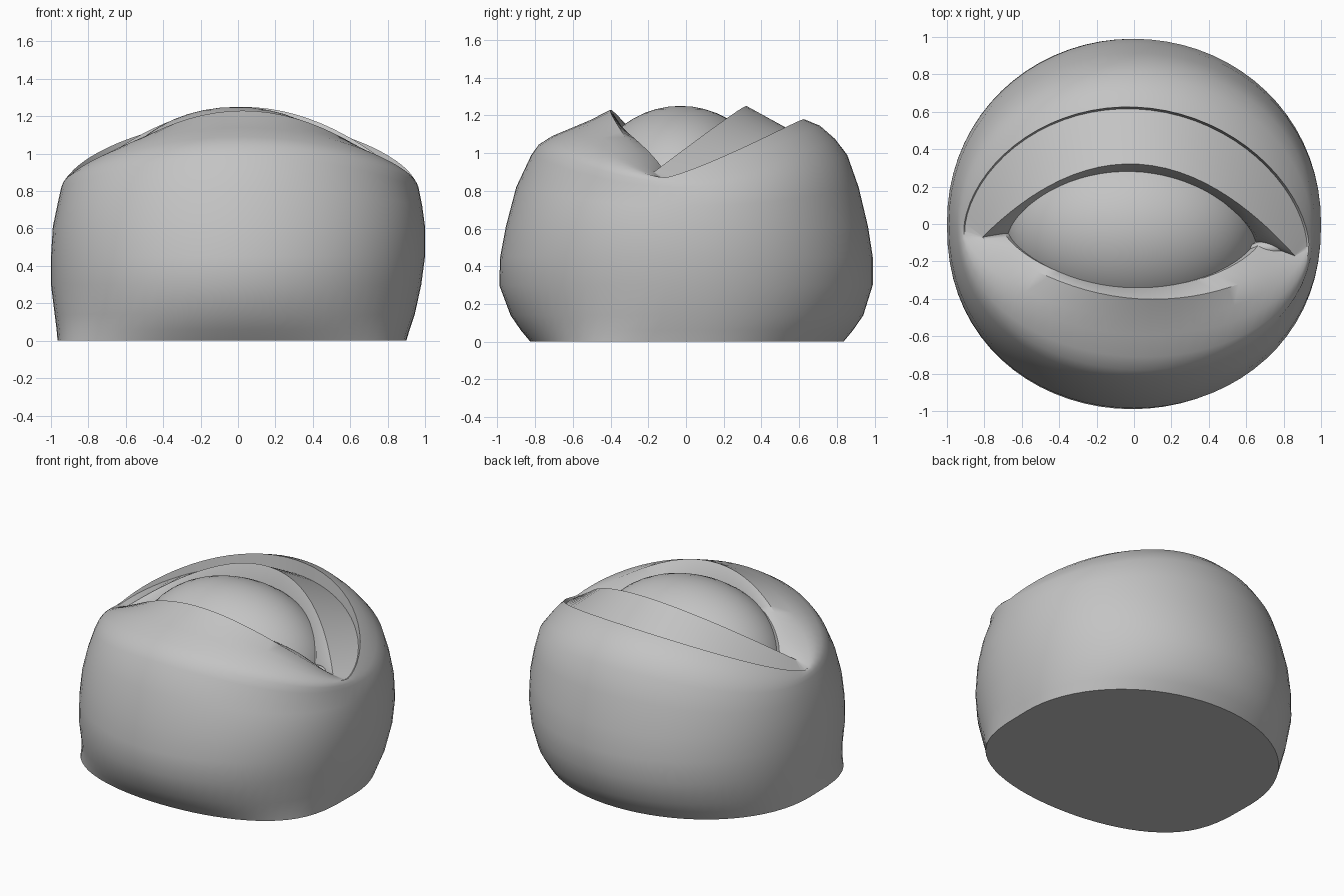
import bpy, bmesh, math

if "Cube" in bpy.data.objects:
    bpy.data.objects.remove(bpy.data.objects["Cube"])

N = 72  # columns around the form

clay = bpy.data.materials.new("clay_grey")
clay.diffuse_color = (0.55, 0.55, 0.55, 1)
clay.use_nodes = True
clay.node_tree.nodes["Principled BSDF"].inputs["Base Color"].default_value = clay.diffuse_color


def ring(left, right, z, back, front):
    """Loop through two side corners; back/front = (reach, power, rise, power)."""
    pts = []
    for i in range(N):
        a = 2 * math.pi * i / N
        c, g = math.cos(a), math.sin(a) ** 2
        t = (1 + c) / 2
        sign = 1 if i < N / 2 else -1
        reach, p, rise, q = back if sign > 0 else front
        x = left[0] + (right[0] - left[0]) * t
        y = left[1] + (right[1] - left[1]) * t + sign * reach * g ** p
        pts.append((x, y, z + rise * g ** q))
    return pts


def body_ring(z, xl, xr, yb, yf, pf, rise=0):
    """Side loop; a lower pf makes the front corners squarer."""
    return ring((xl, 0), (xr, 0), z, (yb, .48, rise, 1), (yf, pf, rise, 1))


def finish(ob, angle):
    ob.data.materials.append(clay)
    bpy.ops.object.select_all(action='DESELECT')
    ob.select_set(True)
    bpy.context.view_layer.objects.active = ob
    bpy.ops.object.shade_smooth_by_angle(angle=math.radians(angle))


def ellipsoid(name, loc, scale):
    bpy.ops.mesh.primitive_uv_sphere_add(segments=48, ring_count=24, location=loc)
    ob = bpy.context.object
    ob.name = name
    ob.scale = scale
    finish(ob, 60)


rings = [
    # base and sides
    body_ring(0, -.965, .90, .835, .825, .29),
    body_ring(.06, -.97, .918, .885, .875, .35),
    body_ring(.14, -.98, .945, .94, .93, .41),
    body_ring(.30, -1, .98, .99, .99, .45),
    body_ring(.45, -1, 1, .99, .985, .45),
    body_ring(.61, -.99, 1, .965, .955, .45),
    body_ring(.72, -.967, .985, .915, .90, .45, .10),
    # shoulder
    body_ring(.82, -.945, .965, .855, .82, .46, .17),
    ring((-.935, -.01), (.955, -.05), .845, (.82, .51, .23, .85), (.75, .47, .20, .85)),
    ring((-.925, -.02), (.945, -.08), .86, (.76, .55, .285, .77), (.66, .48, .23, .8)),
    # brow crest, then the crease under it
    ring((-.91, -.03), (.935, -.11), .87, (.695, .59, .31, .72), (.52, .5, .27, .8)),
    ring((-.905, -.035), (.925, -.115), .866, (.69, .59, .222, .75), (.43, .6, .31, .9)),
    # lid edges
    ring((-.81, -.07), (.86, -.17), .90, (.44, 1, .35, 1), (.28, .95, .33, 1.1)),
    # lid rims meeting the eyeball, tucked inside it
    ring((-.69, -.05), (.67, -.10), .86, (.355, .75, .28, .5), (.265, .75, .28, .5)),
    ring((-.66, -.05), (.64, -.09), .78, (.33, .75, .20, .5), (.24, .75, .20, .5)),
]

# head block with lids
bm = bmesh.new()
rows = [[bm.verts.new(p) for p in r] for r in rings]
for lo, hi in zip(rows, rows[1:]):
    for j in range(N):
        k = (j + 1) % N
        bm.faces.new((lo[j], lo[k], hi[k], hi[j]))
bm.faces.new(rows[0][::-1])
mesh = bpy.data.meshes.new("eyelid_block")
bm.to_mesh(mesh)
bm.free()
block = bpy.data.objects.new("eyelid_block", mesh)
bpy.context.collection.objects.link(block)
finish(block, 42)

# eyeball and the small bump at the inner corner
ellipsoid("eyeball", (-.01, -.03, .75), (.67, .5, .5))
ellipsoid("tear_duct", (.71, -.13, .865), (.09, .04, .045))
